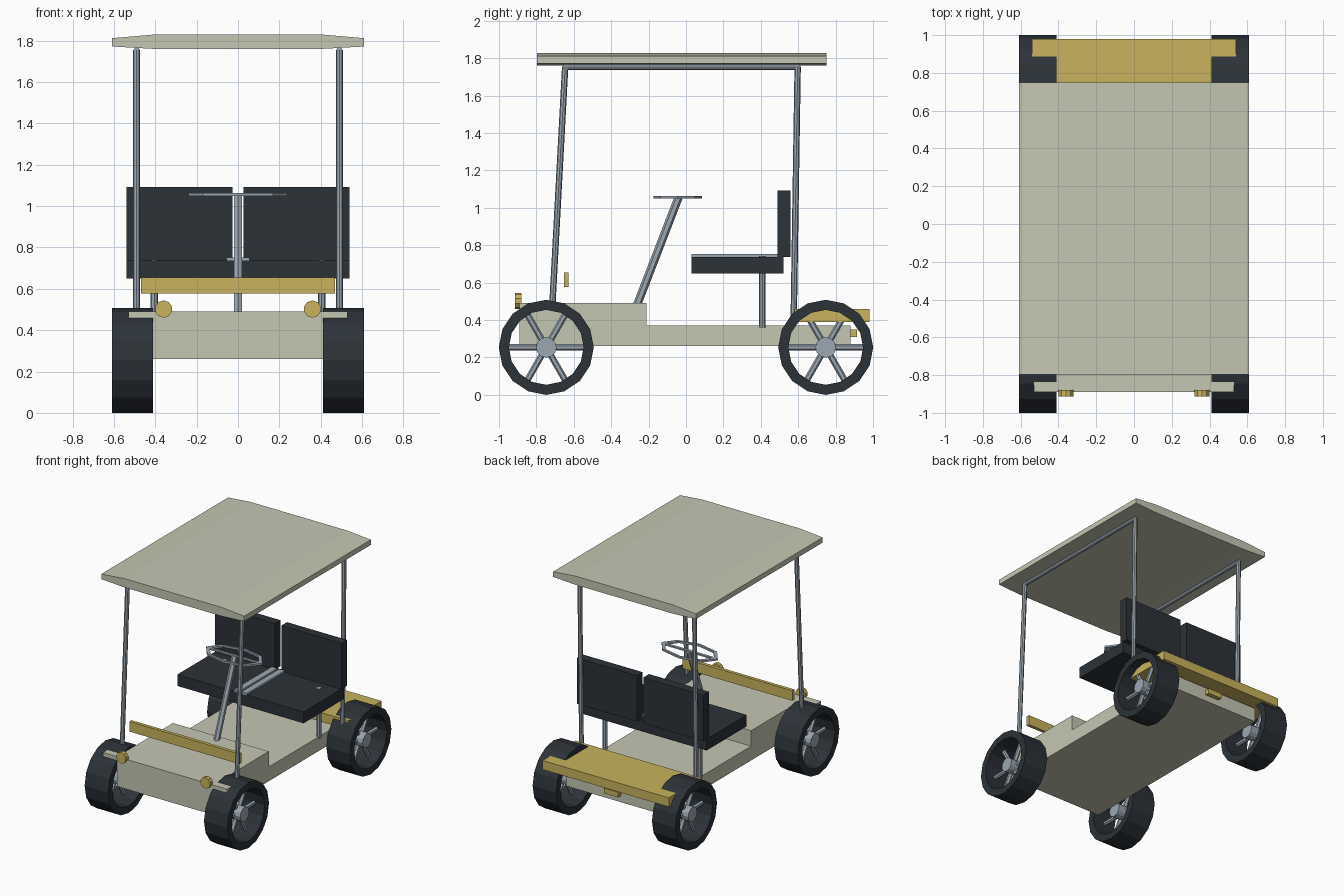
import bpy, bmesh
from math import pi, cos, sin
from mathutils import Vector, Matrix

if "Cube" in bpy.data.objects:
    bpy.data.objects.remove(bpy.data.objects["Cube"])


def material(name, rgb):
    m = bpy.data.materials.new(name)
    m.diffuse_color = (*rgb, 1)
    m.use_nodes = True
    m.node_tree.nodes["Principled BSDF"].inputs["Base Color"].default_value = m.diffuse_color
    return m


CREAM = material("cream_paint", (0.56, 0.57, 0.45))
DARK = material("dark_rubber", (0.025, 0.032, 0.04))
STEEL = material("steel", (0.33, 0.39, 0.44))
GOLD = material("gold_trim", (0.58, 0.45, 0.11))


def finish(name, bm, mat):
    bmesh.ops.recalc_face_normals(bm, faces=bm.faces)
    me = bpy.data.meshes.new(name)
    bm.to_mesh(me)
    bm.free()
    me.materials.append(mat)
    ob = bpy.data.objects.new(name, me)
    bpy.context.collection.objects.link(ob)
    return ob


def box(name, x, y, z, mat):
    bm = bmesh.new()
    size = [b - a for a, b in (x, y, z)]
    mid = [(a + b) / 2 for a, b in (x, y, z)]
    bmesh.ops.create_cube(bm, size=1, matrix=Matrix.Translation(mid) @ Matrix.Diagonal((*size, 1)))
    return finish(name, bm, mat)


def add_rod(bm, a, b, r, sides):
    a, b = Vector(a), Vector(b)
    d = b - a
    rot = d.to_track_quat('Z', 'Y').to_matrix().to_4x4()
    bmesh.ops.create_cone(bm, cap_ends=True, segments=sides, radius1=r, radius2=r, depth=d.length,
                          matrix=Matrix.Translation((a + b) / 2) @ rot)


def rod(name, a, b, r, mat, sides=8):
    bm = bmesh.new()
    add_rod(bm, a, b, r, sides)
    return finish(name, bm, mat)


def ring(name, sections, n, place, mat):
    """Closed loop: each (radius, offset) section point is swept through n steps."""
    bm = bmesh.new()
    loops = [[bm.verts.new(place(r, o, 2 * pi * i / n)) for r, o in sections] for i in range(n)]
    k = len(sections)
    for i in range(n):
        p, q = loops[i], loops[(i + 1) % n]
        for j in range(k):
            bm.faces.new((p[j], p[(j + 1) % k], q[(j + 1) % k], q[j]))
    return finish(name, bm, mat)


# Body
box("chassis", (-.41, .41), (-.89, .88), (.26, .37), CREAM)
box("front_deck", (-.41, .41), (-.89, -.21), (.37, .49), CREAM)
box("rear_deck", (-.54, .54), (.58, .98), (.39, .46), GOLD)
box("rear_hitch", (-.06, .06), (.87, .915), (.31, .35), GOLD)
box("front_bar", (-.47, .47), (-.653, -.627), (.577, .655), GOLD)

# Seat
box("seat_cushion", (-.54, .54), (.03, .52), (.65, .738), DARK)

# Steering
rod("steering_column", (0, -.262, .48), (0, -.04, 1.055), .022, STEEL, 6)
ring("steering_wheel", [(1, -.007), (1, .007), (.87, .007), (.87, -.007)], 8,
     lambda r, o, t: (.24 * r * cos(t), -.045 + .13 * r * sin(t), 1.057 + o), STEEL)
box("steering_crossbar", (-.22, .22), (-.055, -.035), (1.051, 1.062), STEEL)

# Roof: bevelled slab profile extruded along y
bm = bmesh.new()
prof = [(-.61, 1.772), (-.415, 1.761), (.415, 1.761), (.61, 1.772),
        (.61, 1.812), (.415, 1.829), (-.415, 1.829), (-.61, 1.812)]
face = bm.faces.new([bm.verts.new((x, -.797, z)) for x, z in prof])
ext = bmesh.ops.extrude_face_region(bm, geom=[face])
bmesh.ops.translate(bm, vec=(0, 1.547, 0), verts=[v for v in ext["geom"] if isinstance(v, bmesh.types.BMVert)])
finish("roof", bm, CREAM)

for side, s in (("left", -1), ("right", 1)):
    def span(a, b):
        return tuple(sorted((s * a, s * b)))

    # Canopy frame
    rod(f"front_post_{side}", (s * .49, -.715, .47), (s * .49, -.646, 1.755), .017, STEEL)
    rod(f"rear_post_{side}", (s * .49, .576, .42), (s * .49, .597, 1.755), .017, STEEL)
    rod(f"roof_rail_{side}", (s * .49, -.655, 1.753), (s * .49, .607, 1.753), .015, STEEL)

    # Seat parts
    box(f"seat_back_{side}", span(.027, .54), (.49, .56), (.738, 1.092), DARK)
    rod(f"seat_leg_{side}", (s * .405, .408, .36), (s * .405, .408, .742), .018, STEEL)
    box(f"seat_divider_{side}", span(.008, .056), (.03, .49), (.736, .752), STEEL)

    # Front fender tab and headlight
    box(f"front_fender_{side}", span(.41, .53), (-.89, -.68), (.46, .49), CREAM)
    rod(f"headlight_{side}", (s * .36, -.914, .502), (s * .36, -.88, .502), .042, GOLD, 10)

    # Wheels: hollow tyre, hub and six spokes
    for end, y in (("front", -.747), ("rear", .747)):
        ring(f"{end}_tyre_{side}", [(.254, .41), (.254, .61), (.2, .61), (.2, .41)], 16,
             lambda r, o, t: (s * o, y + r * cos(t), .254 + r * sin(t)), DARK)
        bm = bmesh.new()
        add_rod(bm, (s * .44, y, .254), (s * .58, y, .254), .055, 12)
        for i in range(6):
            t = i * pi / 3
            c, d = cos(t), sin(t)
            add_rod(bm, (s * .52, y + .04 * c, .254 + .04 * d),
                    (s * .52, y + .205 * c, .254 + .205 * d), .017, 6)
        finish(f"{end}_hub_{side}", bm, STEEL)
